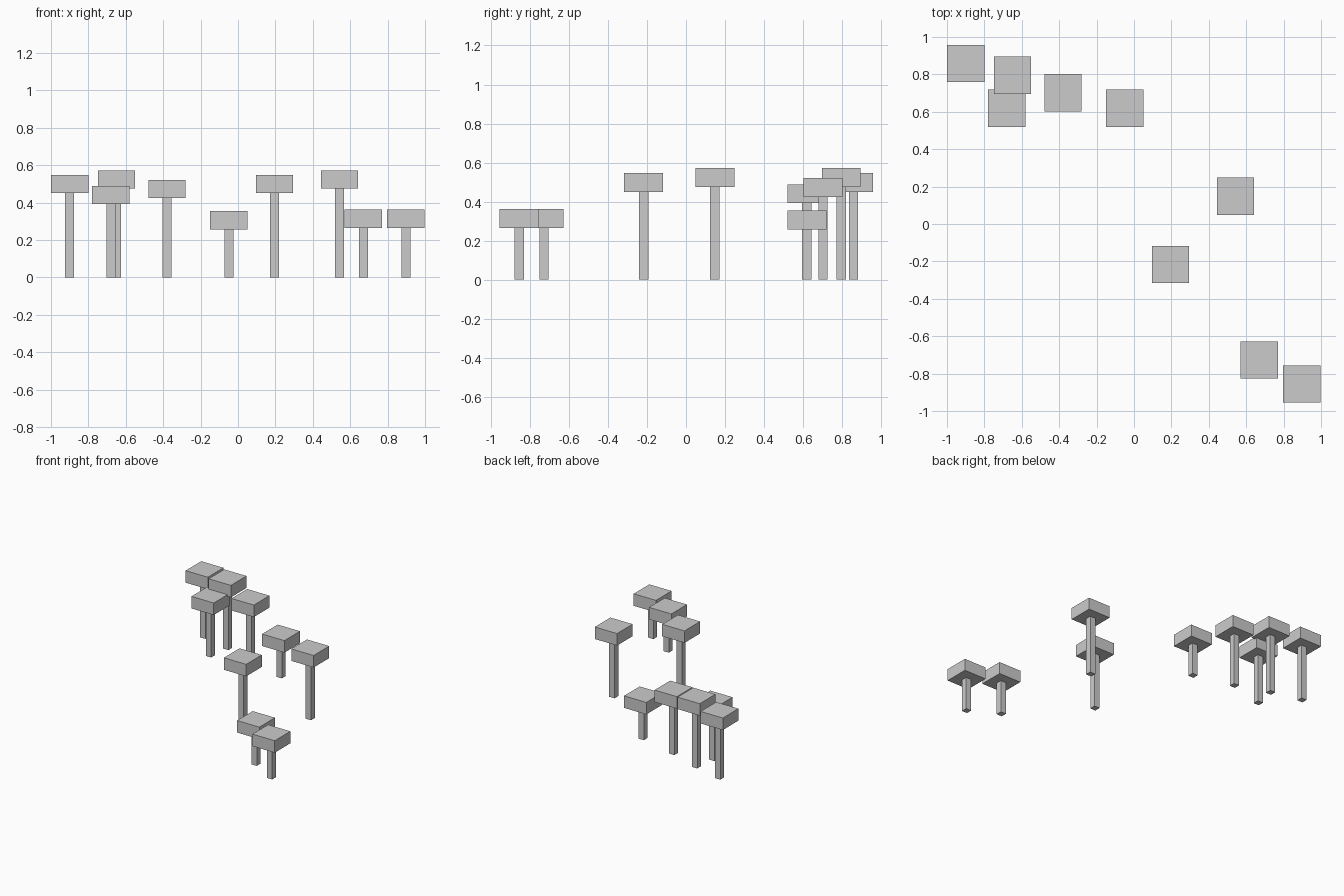
import bpy

if "Cube" in bpy.data.objects:
    bpy.data.objects.remove(bpy.data.objects["Cube"])

CAP, CAP_H, POST = 0.199, 0.097, 0.048


def box(name, x, y, width, z0, z1):
    bpy.ops.mesh.primitive_cube_add(size=1, location=(x, y, (z0 + z1) / 2))
    obj = bpy.context.object
    obj.name = name
    obj.scale = (width, width, z1 - z0)
    bpy.ops.object.transform_apply(location=False, rotation=False, scale=True)


# Pillars: x, y, top height
pillars = [
    (-0.90, 0.858, 0.547),
    (-0.68, 0.619, 0.489),
    (-0.65, 0.795, 0.572),
    (-0.38, 0.702, 0.521),
    (-0.049, 0.619, 0.354),
    (0.542, 0.148, 0.572),
    (0.195, -0.217, 0.547),
    (0.67, -0.727, 0.362),
    (0.897, -0.855, 0.362),
]

# Each pillar is a thin square post carrying a wide flat cap
for i, (x, y, top) in enumerate(pillars, 1):
    box(f"post_{i}", x, y, POST, 0, top - CAP_H)
    box(f"cap_{i}", x, y, CAP, top - CAP_H, top)
